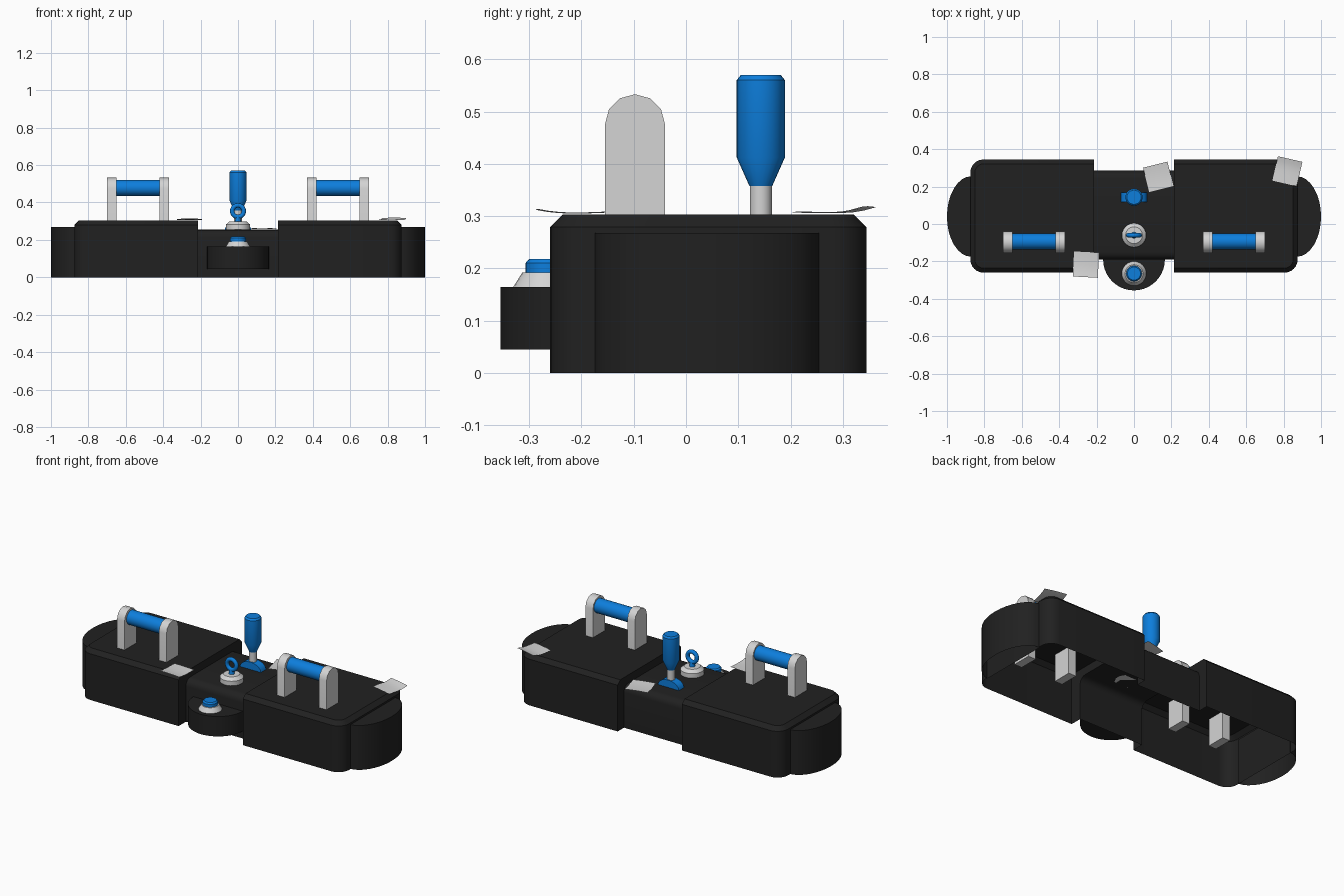
import bpy, bmesh, math
from mathutils import Matrix

cube = bpy.data.objects.get("Cube")
if cube:
    bpy.data.objects.remove(cube)


def material(name, rgb):
    m = bpy.data.materials.new(name)
    m.use_nodes = True
    m.diffuse_color = (*rgb, 1)
    m.node_tree.nodes["Principled BSDF"].inputs["Base Color"].default_value = (*rgb, 1)
    return m


BLACK = material("black_plastic", (0.015, 0.015, 0.015))
GREY = material("light_grey", (0.66, 0.66, 0.66))
BLUE = material("bright_blue", (0.004, 0.21, 0.72))


def finish(name, bm, mat, angle=35):
    bmesh.ops.remove_doubles(bm, verts=bm.verts, dist=1e-5)
    bmesh.ops.recalc_face_normals(bm, faces=bm.faces)
    me = bpy.data.meshes.new(name)
    bm.to_mesh(me)
    bm.free()
    me.materials.append(mat)
    ob = bpy.data.objects.new(name, me)
    bpy.context.collection.objects.link(ob)
    bpy.ops.object.select_all(action='DESELECT')
    ob.select_set(True)
    bpy.context.view_layer.objects.active = ob
    bpy.ops.object.shade_smooth_by_angle(angle=math.radians(angle))
    return ob


def arc(cx, cy, rx, ry, a0, a1, n):
    """Points on an elliptical arc, angles in degrees."""
    steps = [math.radians(a0 + (a1 - a0) * i / n) for i in range(n + 1)]
    return [(cx + rx * math.cos(a), cy + ry * math.sin(a)) for a in steps]


def loft(bm, rings, closed=False):
    """Skin a list of equally long point rings; returns vertex rings."""
    vs = [[bm.verts.new(p) for p in r] for r in rings]
    for a, b in zip(vs, vs[1:]):
        n = len(a)
        for i in range(n if closed else n - 1):
            j = (i + 1) % n
            bm.faces.new((a[i], a[j], b[j], b[i]))
    return vs


def prism(name, outline, place, lo, hi, mat, bottom=True):
    """Extrude a 2D outline; place maps (u, v, depth) to a 3D point."""
    bm = bmesh.new()
    vs = loft(bm, [[place(u, v, d) for u, v in outline] for d in (lo, hi)], True)
    if bottom:
        bm.faces.new(vs[0])
    bm.faces.new(vs[1])
    return finish(name, bm, mat)


def turned(name, profile, x, y, mat, n=24):
    """Solid of revolution about a vertical axis from (radius, z) points."""
    bm = bmesh.new()
    rings = [[(x + px, y + py, z) for px, py in arc(0, 0, r, r, 0, 360, n)[:-1]]
             for r, z in profile]
    vs = loft(bm, rings, True)
    bm.faces.new(vs[0])
    bm.faces.new(vs[-1])
    return finish(name, bm, mat)


def on_z(u, v, d):
    return (u, v, d)


def on_x(u, v, d):
    return (d, u, v)


def on_y(u, v, d):
    return (u, d, v)


# Main dimensions
INNER, OUTER, FRONT, BACK = 0.215, 0.875, -0.26, 0.345
TOP, CHAMFER, CORNER = 0.303, 0.024, 0.07
MID_FRONT, MID_BACK, MID_TOP = -0.19, 0.285, 0.255

# Middle section profile: rounded top edges, open below
r = 0.04
mid = ([(MID_FRONT, 0)] + arc(MID_FRONT + r, MID_TOP - r, r, r, 180, 90, 4)
       + arc(MID_BACK - r, MID_TOP - r, r, r, 90, 0, 4) + [(MID_BACK, 0)])
bm = bmesh.new()
loft(bm, [[(x, y, z) for y, z in mid] for x in (-INNER, INNER)])
finish("middle_body", bm, BLACK)


def plan(inset):
    """Open outline of a side housing with rounded outer corners."""
    c = CORNER - inset
    cx = OUTER - CORNER
    return ([(INNER, FRONT + inset)] + arc(cx, FRONT + CORNER, c, c, -90, 0, 6)
            + arc(cx, BACK - CORNER, c, c, 0, 90, 6) + [(INNER, BACK - inset)])


for side, s in (("left", 1), ("right", -1)):
    # Side housing: open shell with chamfered top edge
    bm = bmesh.new()
    levels = ((0, 0), (0, TOP - CHAMFER), (CHAMFER, TOP))
    vs = loft(bm, [[(s * x, y, z) for x, y in plan(i)] for i, z in levels])
    bm.faces.new(vs[-1])
    # Step wall framing the middle section
    housing = [v[0] for v in vs] + [v[-1] for v in reversed(vs)]
    bm.faces.new(housing + [bm.verts.new((s * INNER, y, z)) for y, z in reversed(mid)])
    finish(side + "_housing", bm, BLACK)

    # Rounded end bulge
    bulge = arc(OUTER - 0.005, 0.04, 1.005 - OUTER, 0.215, -90, 90, 16)
    prism(side + "_end_bulge", [(s * x, y) for x, y in bulge], on_z, 0, 0.268,
          BLACK, bottom=False)

    # Grab handle: two round-topped posts and a bar
    post = [(-0.155, 0.14)] + arc(-0.0975, 0.475, 0.0575, 0.058, 180, 0, 6) + [(-0.04, 0.14)]
    for label, px in (("inner", 0.395), ("outer", 0.675)):
        prism(f"{side}_{label}_handle_post", post, on_x, s * px - 0.025, s * px + 0.025, GREY)
    bar = arc(-0.093, 0.478, 0.043, 0.043, 0, 360, 20)[:-1]
    prism(side + "_handle_bar", bar, on_x, s * 0.535 - 0.116, s * 0.535 + 0.116, BLUE)

# Front button shelf and button
prism("button_shelf", arc(0, MID_FRONT, 0.165, 0.165, 180, 360, 20), on_z, 0.045, 0.165, BLACK)
turned("button_collar", [(0.065, 0.165), (0.048, 0.192)], 0, -0.265, GREY)
turned("button_cap", [(0.042, 0.192), (0.042, 0.21), (0.035, 0.218)], 0, -0.265, BLUE)

# Pull ring on its round base
turned("ring_base", [(0.065, MID_TOP), (0.065, 0.282), (0.045, 0.299)], 0, -0.06, GREY)
turned("ring_stem", [(0.017, 0.297), (0.012, 0.326)], 0, -0.06, BLUE, 12)
bm = bmesh.new()
hoops = []
for a in range(24):
    t = math.tau * a / 24
    hoops.append([((0.031 + u) * math.cos(t), -0.06 + v, 0.354 + (0.031 + u) * math.sin(t))
                  for u, v in arc(0, 0, 0.012, 0.012, 0, 360, 10)[:-1]])
loft(bm, hoops + hoops[:1], True)
finish("pull_ring", bm, BLUE, 60)

# Lever: pivot plate, stem and grip
LEVER_Y = 0.143
prism("lever_pivot", arc(0, MID_TOP, 0.07, 0.045, 180, 0, 10), on_y,
      LEVER_Y - 0.025, LEVER_Y + 0.025, BLUE)
turned("lever_stem", [(0.021, MID_TOP), (0.021, 0.365)], 0, LEVER_Y, GREY, 16)
turned("lever_grip", [(0.022, 0.358), (0.046, 0.412), (0.046, 0.56), (0.038, 0.57)],
       0, LEVER_Y, BLUE)


# Loose paper notes with a gentle curl
def note(name, x, y, z, turn, lift_front, lift_back):
    bm = bmesh.new()
    bmesh.ops.create_grid(bm, x_segments=6, y_segments=6, size=0.067)
    for v in bm.verts:
        u, w = v.co.x / 0.067, v.co.y / 0.067
        v.co.z = (lift_back if w > 0 else lift_front) * w * w + 0.002 * (1 - u * u)
    bm.transform(Matrix.Translation((x, y, z)) @ Matrix.Rotation(math.radians(turn), 4, 'Z'))
    finish(name, bm, GREY)


note("front_note", -0.257, -0.217, 0.305, -3, 0.007, 0.002)
note("middle_note", 0.13, 0.252, 0.258, 14, 0.003, 0.003)
note("back_note", 0.82, 0.282, 0.306, -13, 0.001, 0.011)
